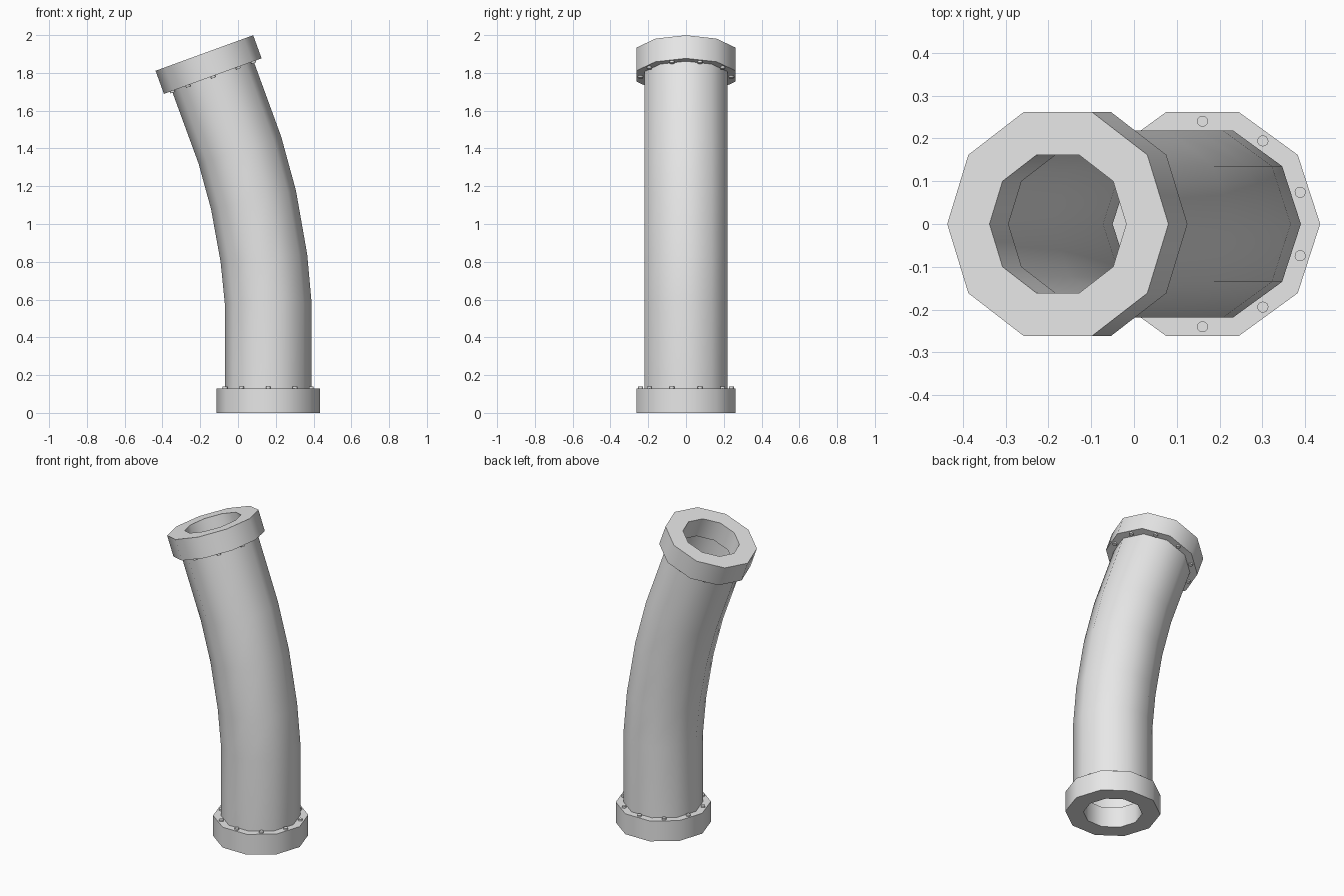
import bpy, bmesh
from math import pi, radians, sin, cos
from mathutils import Matrix, Vector

cube = bpy.data.objects.get("Cube")
if cube:
    bpy.data.objects.remove(cube)

SIDES = 10
OUTER, BORE = 0.275, 0.17          # flange radii
PIPE_OUT, PIPE_IN = 0.23, 0.21     # pipe wall radii
THICK = 0.13

metal = bpy.data.materials.new("light grey metal")
metal.use_nodes = True
grey = (0.8, 0.8, 0.8, 1)
metal.diffuse_color = grey
metal.node_tree.nodes["Principled BSDF"].inputs["Base Color"].default_value = grey


def frame(x, z, tilt):
    """Placement on the pipe's centre line, leaning towards -x."""
    return Matrix.Translation((x, 0, z)) @ Matrix.Rotation(-radians(tilt), 4, 'Y')


def finish(name, bm):
    bmesh.ops.recalc_face_normals(bm, faces=bm.faces)
    mesh = bpy.data.meshes.new(name)
    bm.to_mesh(mesh)
    bm.free()
    mesh.materials.append(metal)
    obj = bpy.data.objects.new(name, mesh)
    bpy.context.collection.objects.link(obj)
    bpy.ops.object.select_all(action='DESELECT')
    obj.select_set(True)
    bpy.context.view_layer.objects.active = obj
    bpy.ops.object.shade_smooth_by_angle(angle=radians(40))
    return obj


def hollow_loft(name, rings):
    """Skin a closed loop of rings, each a (placement, radius) pair."""
    bm = bmesh.new()
    loops = []
    for place, radius in rings:
        loops.append([bm.verts.new(place @ Vector((radius * cos(2 * pi * i / SIDES),
                                                   radius * sin(2 * pi * i / SIDES), 0)))
                      for i in range(SIDES)])
    for k, low in enumerate(loops):
        high = loops[(k + 1) % len(loops)]
        for i in range(SIDES):
            j = (i + 1) % SIDES
            bm.faces.new((low[i], low[j], high[j], high[i]))
    return finish(name, bm)


def flange(name, base):
    top = base @ Matrix.Translation((0, 0, THICK))
    hollow_loft(name, [(base, OUTER), (top, OUTER), (top, BORE), (base, BORE)])


def bolts(name, face):
    """Ring of small bolt heads in the middle of each flange side."""
    bm = bmesh.new()
    for i in range(SIDES):
        spin = Matrix.Rotation(2 * pi * (i + 0.5) / SIDES, 4, 'Z')
        bmesh.ops.create_cone(bm, cap_ends=True, segments=12, radius1=0.013,
                              radius2=0.013, depth=0.02,
                              matrix=face @ spin @ Matrix.Translation((0.24, 0, 0)))
    finish(name, bm)


# End placements
bottom = frame(0.16, 0, 0)
top = frame(-0.1335, 1.783, 20)
lift = Matrix.Translation((0, 0, THICK))

# Bent pipe with a thin wall
path = [bottom @ lift, frame(0.16, 0.58, 0), frame(0.137, 0.82, 5),
        frame(0.082, 1.128, 12.5), frame(0.01, 1.391, 18), top]
hollow_loft("bent_pipe", [(p, PIPE_OUT) for p in path] +
            [(p, PIPE_IN) for p in reversed(path)])

# Flanges and their bolts
flange("bottom_flange", bottom)
flange("top_flange", top)
bolts("bottom_bolts", bottom @ lift)
bolts("top_bolts", top)
